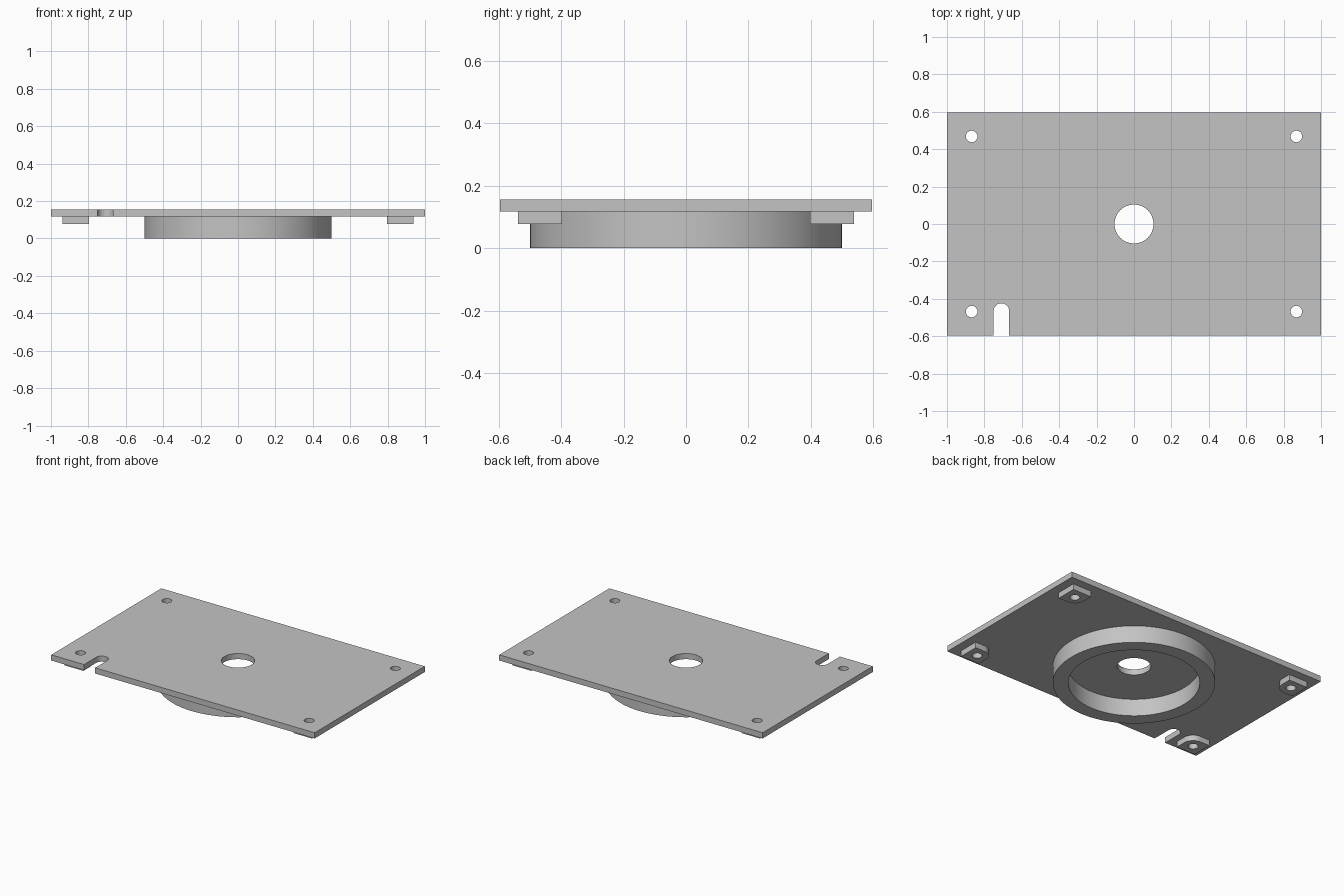
import bpy, bmesh, math

if "Cube" in bpy.data.objects:
    bpy.data.objects.remove(bpy.data.objects["Cube"])

grey = bpy.data.materials.new("machined_grey")
grey.diffuse_color = (0.55, 0.55, 0.55, 1)
grey.use_nodes = True
grey.node_tree.nodes["Principled BSDF"].inputs["Base Color"].default_value = grey.diffuse_color


def arc(cx, cy, r, start, end, n):
    """Points along an arc, both ends included (degrees)."""
    angles = [math.radians(start + (end - start) * i / n) for i in range(n + 1)]
    return [(cx + r * math.cos(a), cy + r * math.sin(a)) for a in angles]


def circle(cx, cy, r, n):
    return arc(cx, cy, r, 0, 360, n)[:-1]


def solid(name, loops, z0, z1):
    """Extrude a flat outline (first loop) with holes (other loops)."""
    bm = bmesh.new()
    rings = {z: [[bm.verts.new((x, y, z)) for x, y in loop] for loop in loops]
             for z in (z0, z1)}
    # top and bottom caps
    for z in (z0, z1):
        edges = [bm.edges.new((ring[i - 1], ring[i]))
                 for ring in rings[z] for i in range(len(ring))]
        bmesh.ops.triangle_fill(bm, edges=edges, use_beauty=True,
                                normal=(0, 0, 1))
    # side walls
    for low, high in zip(rings[z0], rings[z1]):
        for i in range(len(low)):
            bm.faces.new((low[i - 1], low[i], high[i], high[i - 1]))
    bmesh.ops.recalc_face_normals(bm, faces=bm.faces)
    mesh = bpy.data.meshes.new(name)
    bm.to_mesh(mesh)
    bm.free()
    mesh.materials.append(grey)
    obj = bpy.data.objects.new(name, mesh)
    bpy.context.collection.objects.link(obj)
    bpy.ops.object.select_all(action='DESELECT')
    obj.select_set(True)
    bpy.context.view_layer.objects.active = obj
    bpy.ops.object.shade_smooth_by_angle(angle=math.radians(30))
    return obj


W, D = 1.0, 0.597              # half width and depth of the plate
Z_PAD, Z_PLATE, Z_TOP = 0.078, 0.117, 0.156
HX, HY, HR = 0.868, 0.468, 0.031   # corner screw holes
PAD = 0.071                    # half size of a corner pad
corners = [(sx, sy) for sx in (-1, 1) for sy in (-1, 1)]

# Plate with an open slot in the front edge, a centre hole and screw holes
slot_x, slot_y, slot_r = -0.709, -0.466, 0.042
outline = [(-W, -D), (slot_x - slot_r, -D)]
outline += arc(slot_x, slot_y, slot_r, 180, 0, 20)
outline += [(slot_x + slot_r, -D), (W, -D), (W, D), (-W, D)]
holes = [circle(0, 0, 0.104, 64)]
holes += [circle(sx * HX, sy * HY, HR, 32) for sx, sy in corners]
solid("plate", [outline] + holes, Z_PLATE, Z_TOP)

# Locating ring under the plate
solid("locating_ring", [circle(0, 0, 0.5, 128), circle(0, 0, 0.405, 128)],
      0, Z_PLATE)

# Corner pads, rounded on the corner that faces the centre
for sx, sy in corners:
    shape = [(PAD, -PAD), (PAD, PAD), (-PAD, PAD)]
    shape += arc(0, 0, PAD, 180, 270, 16)
    shape = [(sx * (HX + x), sy * (HY + y)) for x, y in shape]
    name = ("back" if sy > 0 else "front") + ("_right" if sx > 0 else "_left")
    solid(name + "_pad", [shape, circle(sx * HX, sy * HY, HR, 32)],
          Z_PAD, Z_PLATE)
